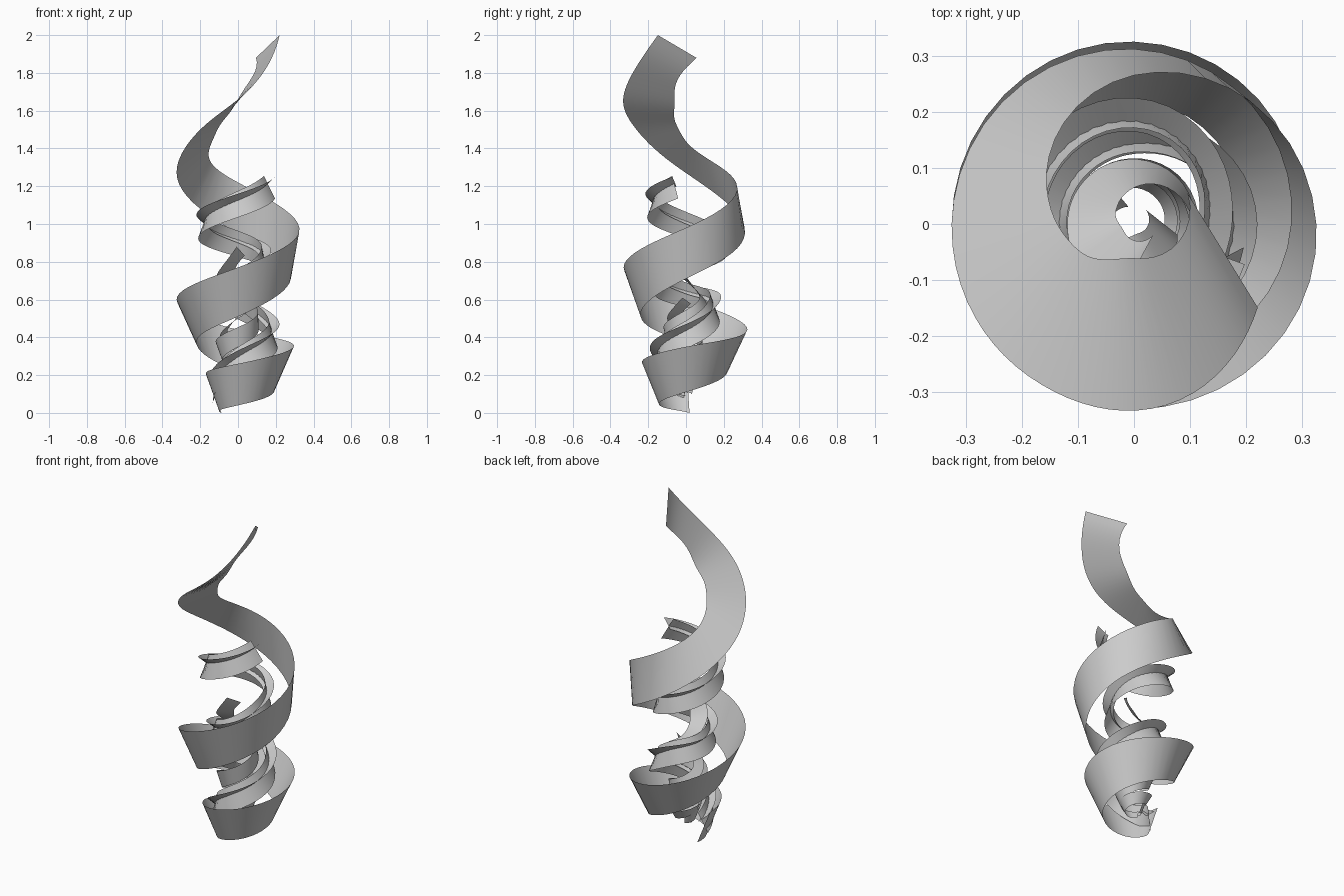
import bpy, math

if "Cube" in bpy.data.objects:
    bpy.data.objects.remove(bpy.data.objects["Cube"])

def spline(keys, t):
    """Smooth interpolation of (angle, radius, height) keys, t in 0..1"""
    n = len(keys) - 1
    i = min(int(t * n), n - 1)
    f = t * n - i
    p1, p2 = keys[i], keys[i + 1]
    p0 = keys[i - 1] if i > 0 else [2 * a - b for a, b in zip(p1, p2)]
    p3 = keys[i + 2] if i + 2 <= n else [2 * b - a for a, b in zip(p1, p2)]
    return [0.5 * (2 * b + (c - a) * f + (2 * a - 5 * b + 4 * c - d) * f * f
                   + (3 * b - a - 3 * c + d) * f ** 3)
            for a, b, c, d in zip(p0, p1, p2, p3)]

def ribbon(name, upper, lower, segs=110, rs=1, zs=1, z0=0, turn=0):
    """Spiral strip skinned between two helical edges"""
    verts = []
    for i in range(segs + 1):
        for keys in (upper, lower):
            a, r, z = spline(keys, i / segs)
            a = math.radians(a + turn)
            verts.append((rs * r * math.cos(a), rs * r * math.sin(a), zs * z + z0))
    faces = [(2 * i, 2 * i + 1, 2 * i + 3, 2 * i + 2) for i in range(segs)]
    me = bpy.data.meshes.new(name)
    me.from_pydata(verts, [], faces)
    me.shade_smooth()
    ob = bpy.data.objects.new(name, me)
    bpy.context.collection.objects.link(ob)
    return ob

# Large outer ribbon, twisting from a cone band to a flat curl
upper = [(178, .165, .20), (270, .23, .26), (360, .295, .35), (450, .325, .44),
         (540, .325, .60), (630, .33, .77), (720, .325, .98), (810, .265, 1.22),
         (890, .15, 1.41), (930, .105, 1.53), (990, .061, 1.66), (1110, .11, 1.88)]
lower = [(168, .09, .0), (270, .14, .04), (360, .19, .11), (450, .22, .22),
         (540, .22, .37), (630, .24, .51), (720, .28, .71), (810, .312, .95),
         (900, .325, 1.27), (955, .33, 1.51), (1000, .328, 1.71), (1046, .266, 2.0)]
ribbon("outer_ribbon", upper, lower)

# Pair of crossed middle ribbons sharing one spiral
mid = [(180, .11, .12), (270, .155, .28), (360, .185, .42), (450, .15, .57),
       (540, .14, .63), (630, .14, .70), (720, .14, .80), (810, .19, .90),
       (900, .185, 1.0), (990, .18, 1.11), (1060, .175, 1.20)]

def offset(da, dr, dz):
    return [(a + da, r + dr, z + dz) for a, r, z in mid]

ribbon("middle_ribbon_flat", offset(0, .035, .05), offset(0, -.025, 0))
ribbon("middle_ribbon_upright", offset(-8, -.02, .055), offset(8, .025, -.065))

# Small core ribbons repeating the outer shape
ribbon("core_ribbon_tall", upper, lower, rs=.36, zs=.39, z0=.10, turn=-60)
ribbon("core_ribbon_short", upper, lower, rs=.3, zs=.26, z0=.09, turn=20)
